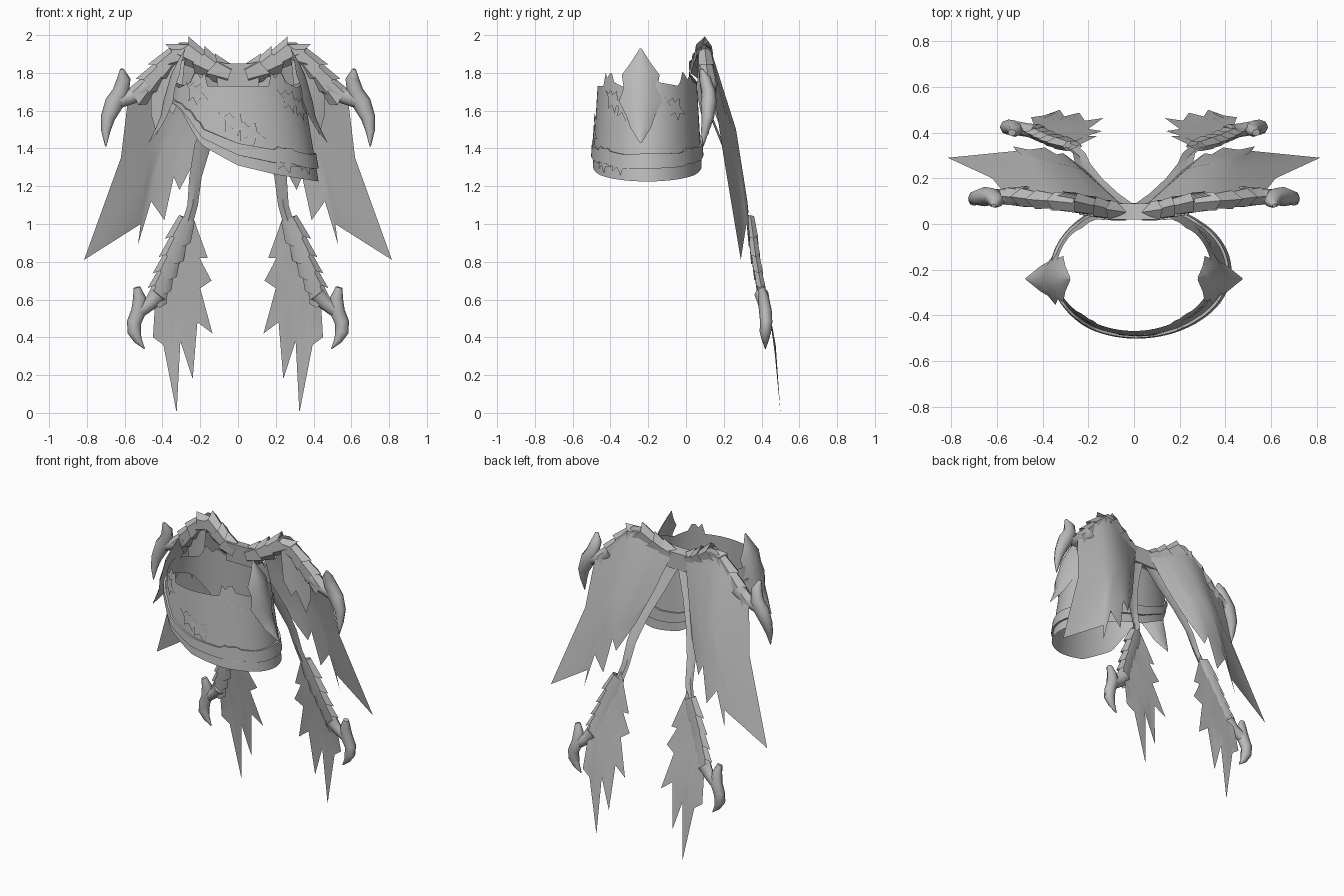
import bpy, bmesh, math
from mathutils import Vector

cube = bpy.data.objects.get("Cube")
if cube:
    bpy.data.objects.remove(cube, do_unlink=True)

grey = bpy.data.materials.new("plain grey")
grey.use_nodes = True
COLOUR = (0.5, 0.5, 0.5, 1)
grey.diffuse_color = COLOUR
grey.node_tree.nodes["Principled BSDF"].inputs["Base Color"].default_value = COLOUR


def make(name, verts, faces, mirror=False, angle=40):
    """Mesh object, smooth with sharp edges, optionally mirrored."""
    me = bpy.data.meshes.new(name)
    me.from_pydata([tuple(v) for v in verts], [], faces)
    bm = bmesh.new()
    bm.from_mesh(me)
    bmesh.ops.recalc_face_normals(bm, faces=bm.faces)
    bm.to_mesh(me)
    bm.free()
    me.materials.append(grey)
    ob = bpy.data.objects.new(name, me)
    bpy.context.collection.objects.link(ob)
    bpy.ops.object.select_all(action='DESELECT')
    ob.select_set(True)
    bpy.context.view_layer.objects.active = ob
    bpy.ops.object.shade_smooth_by_angle(angle=math.radians(angle))
    if mirror:
        ob.modifiers.new("Mirror", 'MIRROR').use_mirror_merge = False


def grid(rows, closed=False):
    """Quads between equally long rows of points."""
    n = len(rows[0])
    verts = [v for row in rows for v in row]
    faces = [(r * n + i, r * n + (i + 1) % n, (r + 1) * n + (i + 1) % n, (r + 1) * n + i)
             for r in range(len(rows) - 1) for i in range(n if closed else n - 1)]
    return verts, faces


def interp(table, x):
    """Piecewise linear lookup."""
    for (a, u), (b, v) in zip(table, table[1:]):
        if x <= b:
            return u + (v - u) * max(0, (x - a) / (b - a))
    return table[-1][1]


def along(path, t):
    """Point at t (0..1) along a polyline, extended past its end."""
    f = max(0, t) * (len(path) - 1)
    i = min(int(f), len(path) - 2)
    return Vector(path[i]).lerp(Vector(path[i + 1]), f - i)


def ring(c, d, ru, rv, sides, jag=0):
    """Oval ring round c, facing d, with alternate points pushed forward by jag."""
    d = d.normalized()
    u = d.cross(Vector((0, 1, 0))).normalized()
    v = u.cross(d)
    return [c + u * ru * math.cos(a) + v * rv * math.sin(a) + d * (jag if i % 2 == 0 else 0)
            for i, a in enumerate(2 * math.pi * k / sides for k in range(sides))]


# --- Body band: an oval ring, deep on one flank and shallow on the other ---
BOTTOM = [(-.42, 1.66), (-.33, 1.60), (-.2, 1.42), (0, 1.31), (.2, 1.26), (.43, 1.22)]
TOP = [(0, 1.73), (28, 1.73), (32, 1.80), (37, 1.765), (42, 1.82), (48, 1.75), (65, 1.72),
       (90, 1.76), (130, 1.73), (137, 1.82), (143, 1.76), (150, 1.79), (158, 1.75), (180, 1.75)]


def band_point(deg, z, out=0.0):
    a = math.radians(deg)
    rx, ry = .34 + (1.75 - z) * .165 + out, .262 + (1.75 - z) * .06 + out
    return Vector((rx * math.sin(a), -.205 - ry * math.cos(a), z))


def band_bottom(deg):
    return interp(BOTTOM, .4 * math.sin(math.radians(deg)))


def band_top(deg):
    return interp(TOP, abs((deg + 180) % 360 - 180))


angles = [i * 4 for i in range(90)]
rows = [[band_point(d, band_bottom(d) + t / 6 * (band_top(d) - band_bottom(d))) for d in angles]
        for t in range(7)]
make("body_band", *grid(rows, True))

# Raised trim above the lower edge
rows = [[band_point(d, band_bottom(d) + (band_top(d) - band_bottom(d)) * t, o) for d in angles]
        for t, o in ((.13, .0), (.13, .012), (.28, .012), (.28, .0))]
make("band_trim", *grid(rows, True))


# Thin thorny plates on the band (angle, height)
def thorn_plate(name, deg, z):
    vs = [band_point(deg, z, .008)] + [band_point(deg + a, z + h, .008) for a, h in THORN]
    n = len(THORN)
    make(name, vs, [(0, i + 1, (i + 1) % n + 1) for i in range(n)])


THORN = [(-13, .055), (-8, .025), (-3, .05), (0, .025), (6, .045), (7, 0), (14, -.04),
         (6, -.035), (4, -.075), (-1, -.03), (-6, -.05), (-6, .005)]
for i, (deg, z) in enumerate(((-4, 1.54), (8, 1.49), (36, 1.34), (48, 1.66),
                              (-40, 1.70), (62, 1.62), (122, 1.62), (58, 1.33))):
    thorn_plate("thorn_plate_%d" % (i + 1), deg, z)

# --- Flank spikes: ridged leaf plates standing on each flank ---
SPIKE = [(.28, 1.93, .004), (.325, 1.85, .055), (.355, 1.79, .10), (.375, 1.72, .09),
         (.395, 1.65, .115), (.41, 1.57, .075), (.435, 1.51, .055), (.475, 1.43, .004)]
rows = [[(x - w * .45, -.24 - w, z), (x - w * .12, -.24 - w / 2, z), (x, -.24, z),
         (x - w * .12, -.24 + w / 2, z), (x - w * .45, -.24 + w, z)] for x, z, w in SPIKE]
make("flank_spike", *grid(rows), mirror=True)


# --- Feathered fans: columns of root, middle and end points ---
def fan(name, columns):
    rows = [[], [], [], []]
    for root, mid, end in columns:
        r, m, e = Vector(root), Vector(mid), Vector(end)
        for row, p in zip(rows, (r, m, m.lerp(e, .5), e)):
            row.append(p)
    make(name, *grid(rows), mirror=True)


fan("wing_membrane", [
    ((.05, .08, 1.82), (.13, .155, 1.58), (.21, .235, 1.37)),
    ((.15, .09, 1.88), (.23, .24, 1.50), (.31, .31, 1.18)),
    ((.20, .10, 1.91), (.28, .255, 1.50), (.34, .305, 1.25)),
    ((.26, .11, 1.96), (.33, .265, 1.50), (.39, .335, 1.02)),
    ((.31, .12, 1.96), (.39, .265, 1.50), (.46, .325, 1.12)),
    ((.38, .13, 1.90), (.45, .26, 1.45), (.53, .34, 0.89)),
    ((.42, .14, 1.85), (.48, .245, 1.45), (.515, .32, 1.0)),
    ((.58, .15, 1.68), (.62, .20, 1.35), (.815, .29, .81))])

# Short feathers hanging in front of the wing
fan("shoulder_feathers", [
    ((.28, .06, 1.88), (.29, .06, 1.78), (.30, .06, 1.68)),
    ((.32, .07, 1.88), (.33, .07, 1.75), (.345, .08, 1.58)),
    ((.36, .08, 1.84), (.37, .09, 1.74), (.375, .09, 1.62)),
    ((.40, .09, 1.80), (.41, .10, 1.68), (.43, .12, 1.47)),
    ((.46, .11, 1.74), (.46, .12, 1.66), (.46, .13, 1.58))])


def tail_y(z):
    return interp([(0, .5), (.36, .475), (.6, .43), (.73, .4), (.92, .37), (1.05, .34)], z)


TAIL = [((.25, 1.07), (.16, .82)), ((.28, 1.0), (.205, .82)), ((.28, .95), (.14, .70)),
        ((.31, .88), (.20, .66)), ((.32, .84), (.135, .42)), ((.34, .78), (.215, .48)),
        ((.36, .74), (.24, .18)), ((.38, .70), (.305, .38)), ((.40, .66), (.325, .0)),
        ((.42, .62), (.395, .36)), ((.44, .57), (.45, .40))]
fan("tail_feathers", [((a, tail_y(b), b), ((a + c) / 2, tail_y((b + d) / 2), (b + d) / 2),
                       (c, tail_y(d), d)) for (a, b), (c, d) in TAIL])

# Straps joining the wing root to the tail
STRAP = [(.05, .085, 1.74, .05), (.12, .135, 1.58, .05), (.185, .20, 1.42, .045),
         (.225, .265, 1.25, .033), (.24, .31, 1.10, .028), (.275, .34, .98, .03)]
make("tail_strap", *grid([[(x - w, y, z), (x, y - .012, z), (x + w, y, z)] for x, y, z, w in STRAP]),
     mirror=True)


# --- Scaled arms: overlapping jagged cuffs along a path ---
def scaled_arm(name, path, count, r0, r1, flat, sides=6):
    verts, faces = [], []
    for i in range(count):
        a, b = along(path, i / count), along(path, (i + 1.2) / count)
        r = r0 + (r1 - r0) * i / count
        v, f = grid([ring(a, b - a, r * .75, r * flat * .8, sides),
                     ring(b, b - a, r * 1.12, r * flat, sides, .03)], True)
        k = len(verts)
        verts += v
        faces += [tuple(j + k for j in q) for q in f]
    make(name, verts, faces, mirror=True)


WING_ARM = [(.04, .05, 1.79), (.12, .06, 1.82), (.20, .08, 1.87), (.30, .10, 1.93),
            (.37, .10, 1.86), (.45, .115, 1.77), (.52, .12, 1.69)]
scaled_arm("wing_arm", WING_ARM, 7, .068, .058, .75)
TAIL_ARM = [(.27, .34, 1.03), (.315, .355, .92), (.36, .37, .80), (.40, .39, .70), (.43, .405, .61)]
scaled_arm("tail_arm", TAIL_ARM, 5, .06, .05, .5)

# Joint between the wing roots
rows = [[(x, .02, 1.85 + dz), (x, .09, 1.84 + dz), (x, .09, 1.73), (x, .03, 1.72)]
        for x, dz in ((-.11, .01), (-.06, 0), (.06, 0), (.11, .01))]
make("wing_joint", *grid(rows, True))


# --- Hooked claws: tapered tubes through (x, y, z, radius) ---
def claw(name, pts, sides=8):
    ps = [Vector(p[:3]) for p in pts]
    rows = []
    for i, p in enumerate(ps):
        d = ps[min(i + 1, len(ps) - 1)] - ps[max(i - 1, 0)]
        rows.append(ring(p, d, pts[i][3], pts[i][3] * .85, sides))
    verts, faces = grid(rows, True)
    n = len(verts)
    faces += [tuple(range(sides)), tuple(range(n - sides, n))]
    make(name, verts, faces, mirror=True, angle=60)


claw("wing_claw", [(.615, .08, 1.82, .01), (.605, .10, 1.77, .036), (.62, .12, 1.70, .044),
                   (.655, .12, 1.64, .05), (.69, .115, 1.56, .038), (.70, .10, 1.49, .024),
                   (.70, .09, 1.41, .003)])
claw("wing_claw_stem", [(.47, .12, 1.74, .055), (.53, .12, 1.69, .045), (.58, .12, 1.67, .04),
                        (.64, .12, 1.65, .04)])
claw("tail_claw", [(.535, .40, .665, .018), (.522, .41, .61, .034), (.525, .42, .54, .04),
                   (.55, .425, .48, .038), (.55, .42, .43, .036), (.53, .42, .385, .022),
                   (.495, .42, .34, .003)])
claw("tail_claw_stem", [(.42, .40, .63, .045), (.46, .41, .58, .035), (.52, .42, .54, .036)])
